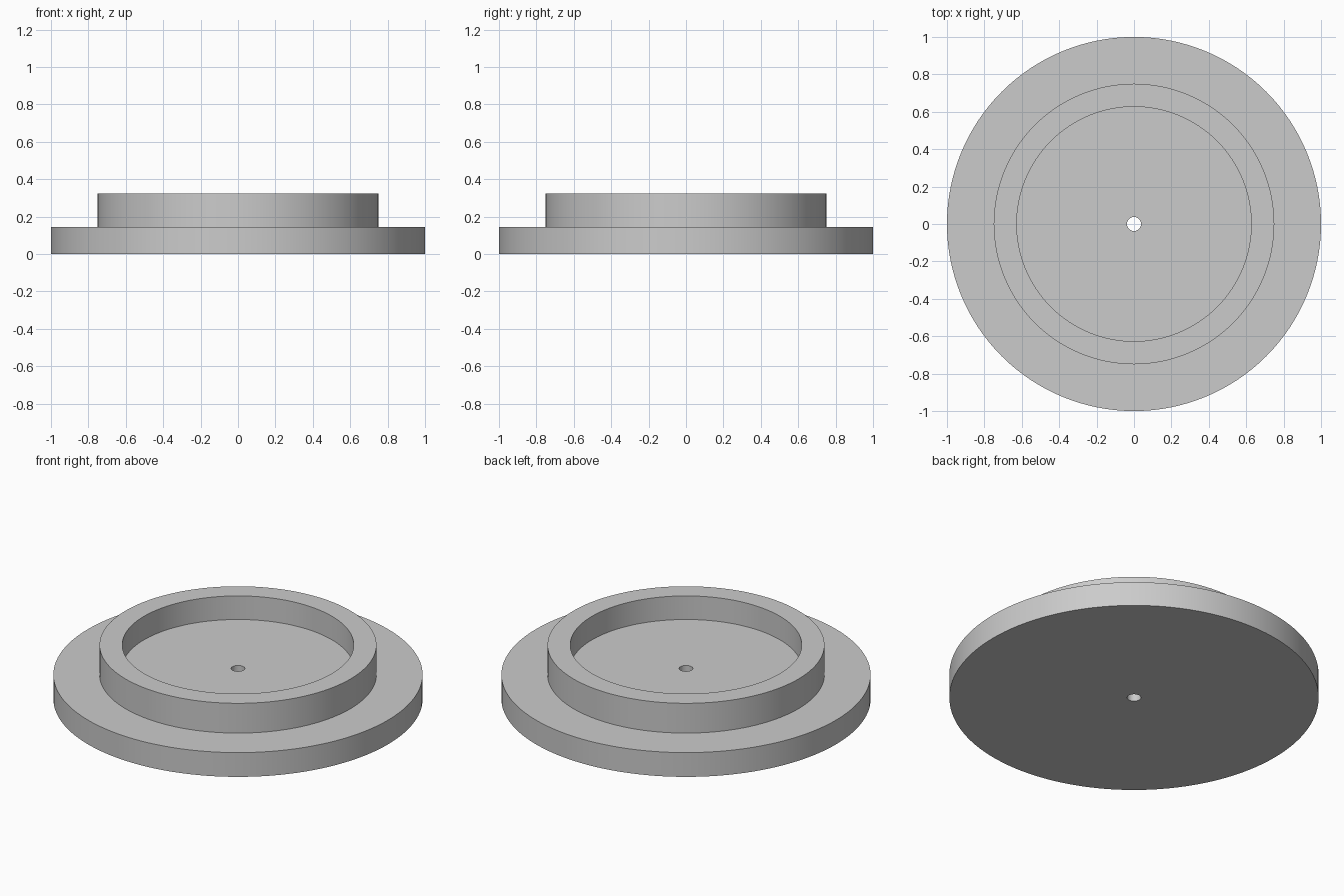
import bpy, bmesh, math

SEGMENTS = 128

cube = bpy.data.objects.get("Cube")
if cube:
    bpy.data.objects.remove(cube, do_unlink=True)

# Plain grey material
grey = bpy.data.materials.new("plain_grey")
grey.use_nodes = True
colour = (0.6, 0.6, 0.6, 1)
grey.diffuse_color = colour
grey.node_tree.nodes["Principled BSDF"].inputs["Base Color"].default_value = colour

# Dimensions
flange_r, collar_r, recess_r, bore_r = 1.0, 0.75, 0.627, 0.0375
flange_top, floor_z, collar_top = 0.145, 0.182, 0.323

# Closed cross-section of the flange, raised collar, recess and through bore
profile = [
    (bore_r, 0), (flange_r, 0),
    (flange_r, flange_top), (collar_r, flange_top),
    (collar_r, collar_top), (recess_r, collar_top),
    (recess_r, floor_z), (bore_r, floor_z),
]

# Revolve the cross-section into a solid
bm = bmesh.new()
verts = [bm.verts.new((r, 0, z)) for r, z in profile]
edges = [bm.edges.new((a, b)) for a, b in zip(verts, verts[1:] + verts[:1])]
bmesh.ops.spin(bm, geom=verts + edges, cent=(0, 0, 0), axis=(0, 0, 1),
               angle=math.tau, steps=SEGMENTS)
bmesh.ops.remove_doubles(bm, verts=bm.verts, dist=0.0001)
bmesh.ops.recalc_face_normals(bm, faces=bm.faces)

mesh = bpy.data.meshes.new("flanged_disc")
bm.to_mesh(mesh)
bm.free()
mesh.materials.append(grey)
disc = bpy.data.objects.new("flanged_disc", mesh)
bpy.context.collection.objects.link(disc)

# Smooth round walls with sharp rims
bpy.ops.object.select_all(action="DESELECT")
disc.select_set(True)
bpy.context.view_layer.objects.active = disc
bpy.ops.object.shade_smooth_by_angle(angle=math.radians(30))
